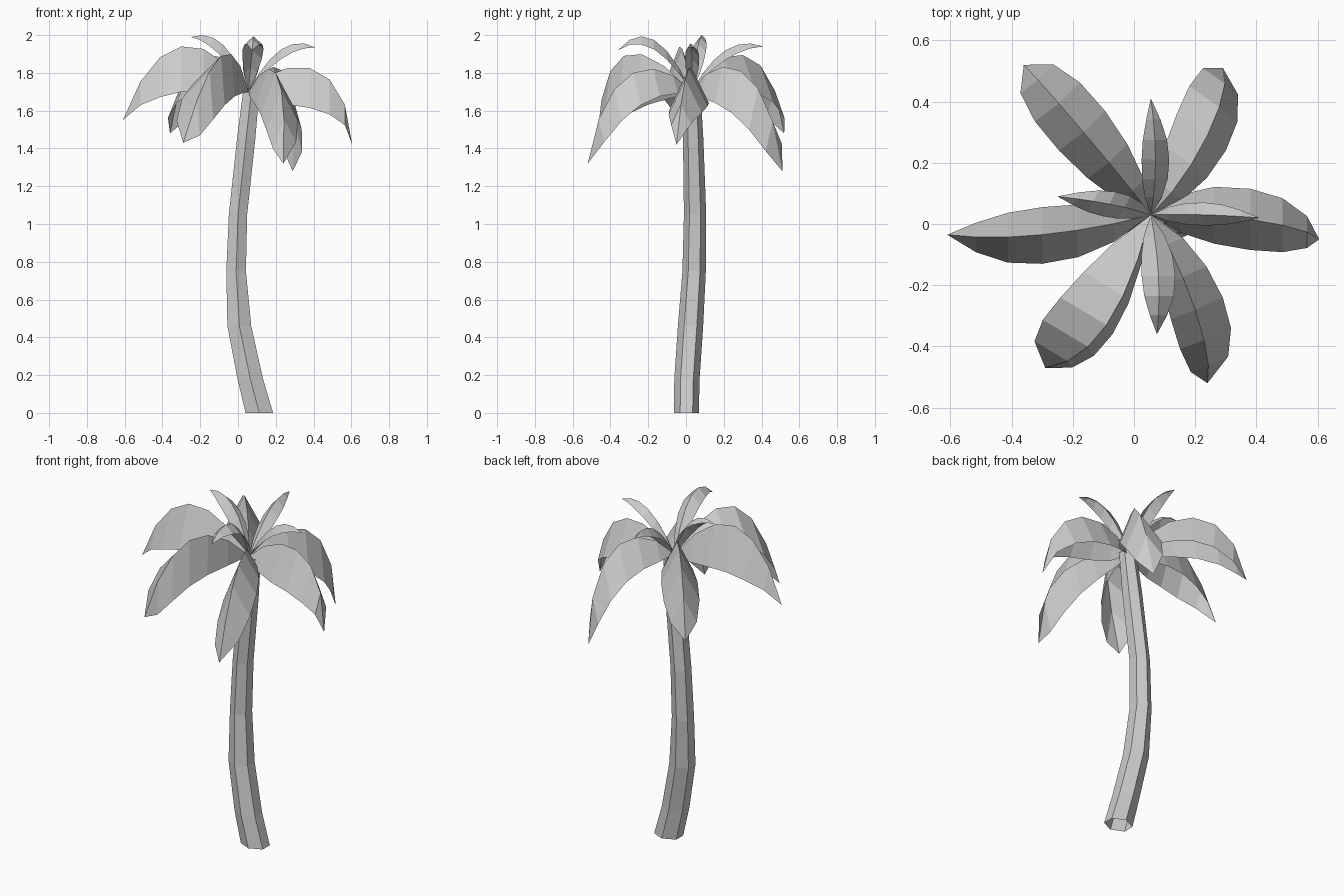
import bpy, math
from mathutils import Vector

ROOT = Vector((0.055, 0.03, 1.70))


def make_object(name, verts, faces):
    mesh = bpy.data.meshes.new(name)
    mesh.from_pydata([tuple(v) for v in verts], [], faces)
    mesh.update()
    obj = bpy.data.objects.new(name, mesh)
    bpy.context.collection.objects.link(obj)
    return obj


# Trunk: six-sided open tube along a bent path (x, y, z, radius x, radius y)
def trunk(path):
    verts, faces, n = [], [], 6
    for x, y, z, rx, ry in path:
        for i in range(n):
            a = math.tau * i / n + math.pi / 2
            verts.append((x + rx * math.cos(a), y + ry * math.sin(a), z))
    for k in range(len(path) - 1):
        for i in range(n):
            j = (i + 1) % n
            faces.append((k * n + i, k * n + j, k * n + n + j, k * n + n + i))
    make_object("trunk", verts, faces)


trunk([
    (0.113, 0.002, 0.00, 0.084, 0.066),
    (0.065, 0.005, 0.18, 0.078, 0.067),
    (0.007, 0.024, 0.46, 0.073, 0.067),
    (-0.010, 0.043, 0.75, 0.060, 0.062),
    (0.000, 0.048, 1.05, 0.056, 0.059),
    (0.043, 0.038, 1.45, 0.056, 0.054),
    (0.070, 0.032, 1.70, 0.050, 0.045),
])

WIDTHS = [0, 0.62, 0.93, 1.0, 0.88, 0.52, 0]
BLUNT = [0, 0.55, 0.86, 1.0, 0.98, 0.72, 0]


# Frond: folded leaf; rib curves from the root through mid to tip,
# side_a and side_b are the offsets of its two edges at the middle,
# bulge pushes the outer part of the rib out and up
def frond(name, mid, tip, side_a, side_b, bulge=0.0, widths=WIDTHS):
    mid, tip, side_a, side_b = map(Vector, (mid, tip, side_a, side_b))
    ctrl = 2 * mid - (ROOT + tip) / 2
    out = (tip - ROOT)
    out.z = 0
    push = (out.normalized() + Vector((0, 0, 0.8))) * bulge * -21
    last = len(widths) - 1
    verts, faces = [ROOT], []
    for k in range(1, last):
        t = k / last
        p = ROOT * (1 - t) ** 2 + ctrl * 2 * t * (1 - t) + tip * t * t
        p += push * t * (t - 0.5) * (t - 1) * (-1 if t < 0 else 1)
        verts += [p + side_a * widths[k], p, p + side_b * widths[k]]
    verts.append(tip)
    end = len(verts) - 1
    for s in (0, 1):
        faces.append((0, 1 + s, 2 + s))
        for k in range(last - 2):
            b = 1 + 3 * k + s
            faces.append((b, b + 3, b + 4, b + 1))
        faces.append((end - 3 + s, end, end - 2 + s))
    make_object(name, verts, faces)


# Large drooping fronds
frond("frond_left", (-0.30, -0.035, 1.94), (-0.61, -0.035, 1.55),
      (0, 0.09, -0.24), (0, -0.095, -0.24), 0.005)
frond("frond_front_left", (-0.09, -0.33, 1.89), (-0.29, -0.47, 1.43),
      (-0.15, 0.09, -0.15), (0.02, -0.03, -0.26), 0.0, BLUNT)
frond("frond_front_right", (0.20, -0.28, 1.80), (0.24, -0.52, 1.32),
      (0.09, 0.04, -0.17), (-0.08, -0.03, -0.22), 0.015, BLUNT)
frond("frond_right", (0.38, 0.015, 1.825), (0.605, -0.05, 1.42),
      (0, 0.10, -0.20), (0, -0.10, -0.21), 0.025)
frond("frond_back_right", (0.24, 0.29, 1.81), (0.29, 0.51, 1.28),
      (-0.10, 0.07, -0.17), (0.06, -0.05, -0.22), 0.02, BLUNT)
frond("frond_back_left", (-0.165, 0.30, 1.895), (-0.36, 0.52, 1.48),
      (-0.08, -0.06, -0.20), (0.07, 0.07, -0.20), 0.025, BLUNT)

# Small upright fronds in the crown
frond("young_frond_back", (0.07, 0.21, 1.92), (0.055, 0.41, 1.94),
      (-0.045, 0, -0.05), (0.045, 0, -0.05))
frond("young_frond_front", (0.08, -0.17, 1.975), (0.075, -0.36, 1.92),
      (-0.055, 0, -0.05), (0.055, 0, -0.05))
frond("young_frond_right", (0.23, 0.03, 1.925), (0.41, 0.02, 1.935),
      (0, 0.04, -0.04), (0, -0.035, -0.05))
frond("young_frond_left", (-0.08, 0.065, 1.95), (-0.25, 0.09, 1.99),
      (0.02, 0.04, -0.04), (-0.02, -0.04, -0.05))
